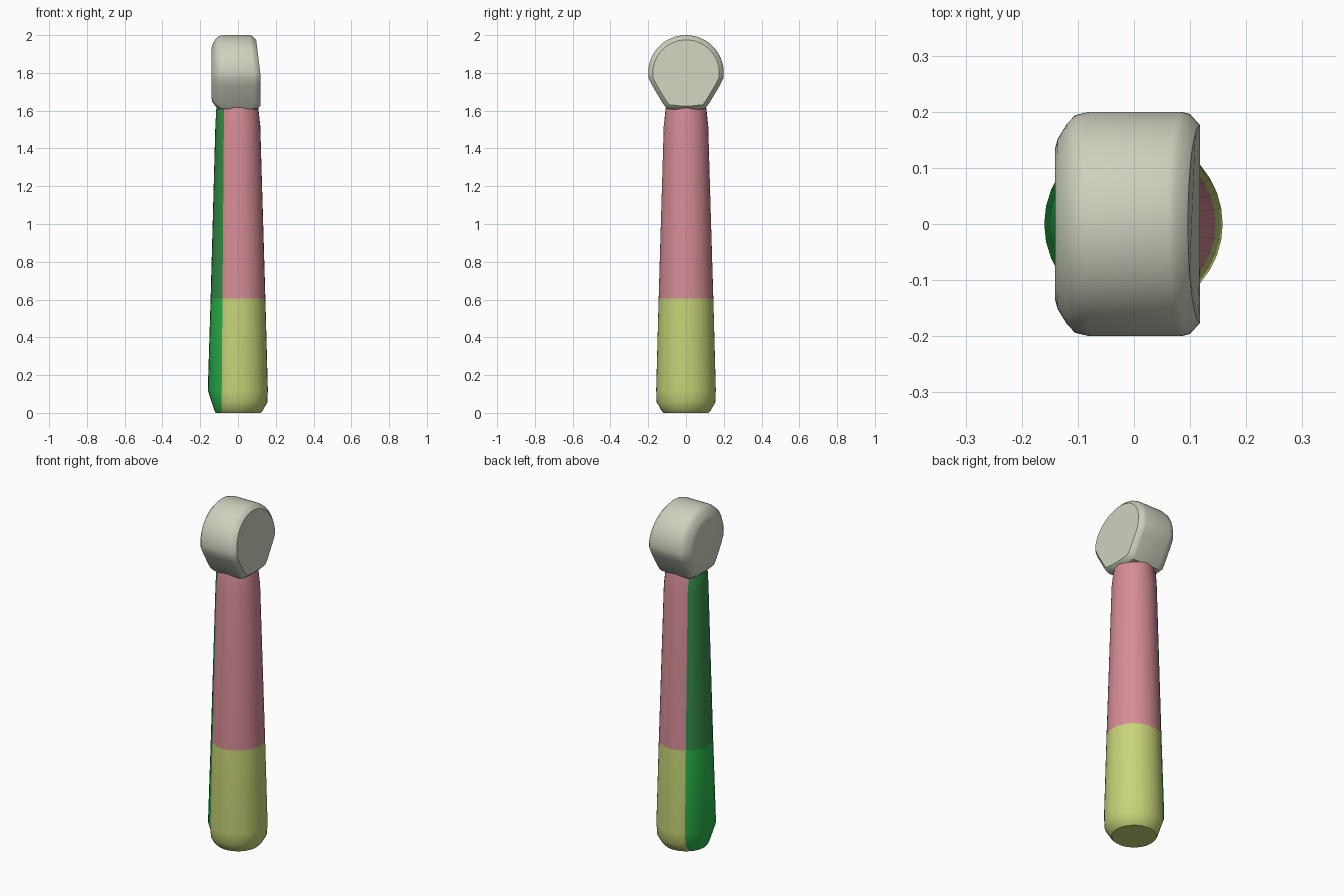
import bpy, bmesh, math

cube = bpy.data.objects.get("Cube")
if cube:
    bpy.data.objects.remove(cube, do_unlink=True)


def material(name, rgb):
    # sRGB bytes to linear colour
    lin = [((c / 255 + 0.055) / 1.055) ** 2.4 for c in rgb]
    m = bpy.data.materials.new(name)
    m.use_nodes = True
    m.diffuse_color = (*lin, 1)
    m.node_tree.nodes["Principled BSDF"].inputs["Base Color"].default_value = (*lin, 1)
    return m


pale = material("pale grey", (205, 210, 190))
pink = material("dusty pink", (213, 140, 150))
olive = material("olive yellow", (200, 212, 120))
bright = material("bright green", (42, 182, 76))
dark = material("dark green", (52, 142, 72))


def loft(name, rings, mats, rule, angle):
    """Skin a list of closed rings and cap both ends."""
    bm = bmesh.new()
    loops = [[bm.verts.new(p) for p in ring] for ring in rings]
    n = len(loops[0])
    for a, b in zip(loops, loops[1:]):
        for i in range(n):
            j = (i + 1) % n
            f = bm.faces.new((a[i], a[j], b[j], b[i]))
            f.material_index = rule(i, f.calc_center_median().z)
    for cap in (loops[0], loops[-1]):
        f = bm.faces.new(cap)
        f.material_index = rule(n - 1, f.calc_center_median().z)
    bmesh.ops.recalc_face_normals(bm, faces=bm.faces)
    mesh = bpy.data.meshes.new(name)
    bm.to_mesh(mesh)
    bm.free()
    for m in mats:
        mesh.materials.append(m)
    ob = bpy.data.objects.new(name, mesh)
    bpy.context.collection.objects.link(ob)
    bpy.ops.object.select_all(action="DESELECT")
    ob.select_set(True)
    bpy.context.view_layer.objects.active = ob
    bpy.ops.object.shade_smooth_by_angle(angle=math.radians(angle))
    return ob


# Handle: round taper with a green strip down its -x side
GREEN, REST = 10, 24


def handle_ring(z, r, strip_r):
    edge = 0.087 - 0.008 * z
    half = math.acos(min(edge / r, 0.95))
    ring = []
    for i in range(GREEN + REST):
        if i <= GREEN:
            a = math.pi - half + 2 * half * i / GREEN
        else:
            a = math.pi + half + (2 * math.pi - 2 * half) * (i - GREEN) / REST
        rad = strip_r if 0 < i < GREEN else r
        ring.append((rad * math.cos(a), rad * math.sin(a), z))
    return ring


profile = [(0, 0.118, 0.118), (0.012, 0.13, 0.125), (0.055, 0.155, 0.139),
           (0.12, 0.158, 0.16), (0.605, 0.145, 0.145), (1.52, 0.118, 0.12),
           (1.61, 0.108, 0.115), (1.65, 0.1, 0.1)]
loft("handle", [handle_ring(*p) for p in profile], (olive, bright, pink, dark),
     lambda i, z: (2 if z > 0.605 else 0) + (1 if i < GREEN else 0), 40)

# Head: rounded drop outline lofted along x, with bevelled ends
outline = [(0.2 * math.cos(a), 1.8 + 0.2 * math.sin(a))
           for a in (math.radians(-8 + 196 * k / 32) for k in range(33))]
left_side = [(-0.18, 1.735), (-0.15, 1.685), (-0.12, 1.635), (-0.1, 1.61)]
outline += left_side + [(-0.035, 1.603), (0.035, 1.603)]
outline += [(-y, z) for y, z in reversed(left_side)]


def head_ring(x, s):
    ring = []
    for y, z in outline:
        z = 1.79 + (z - 1.79) * s
        lean = 0.025 * max(0, (z - 1.8) / 0.2) if x > 0 else 0
        ring.append((x - lean, y * s, z))
    return ring


sections = [(-0.141, 0.67), (-0.136, 0.76), (-0.12, 0.89), (-0.105, 0.97),
            (-0.08, 1), (0.085, 1), (0.1, 0.98), (0.118, 0.88)]
loft("head", [head_ring(*s) for s in sections], (pale,), lambda i, z: 0, 35)
